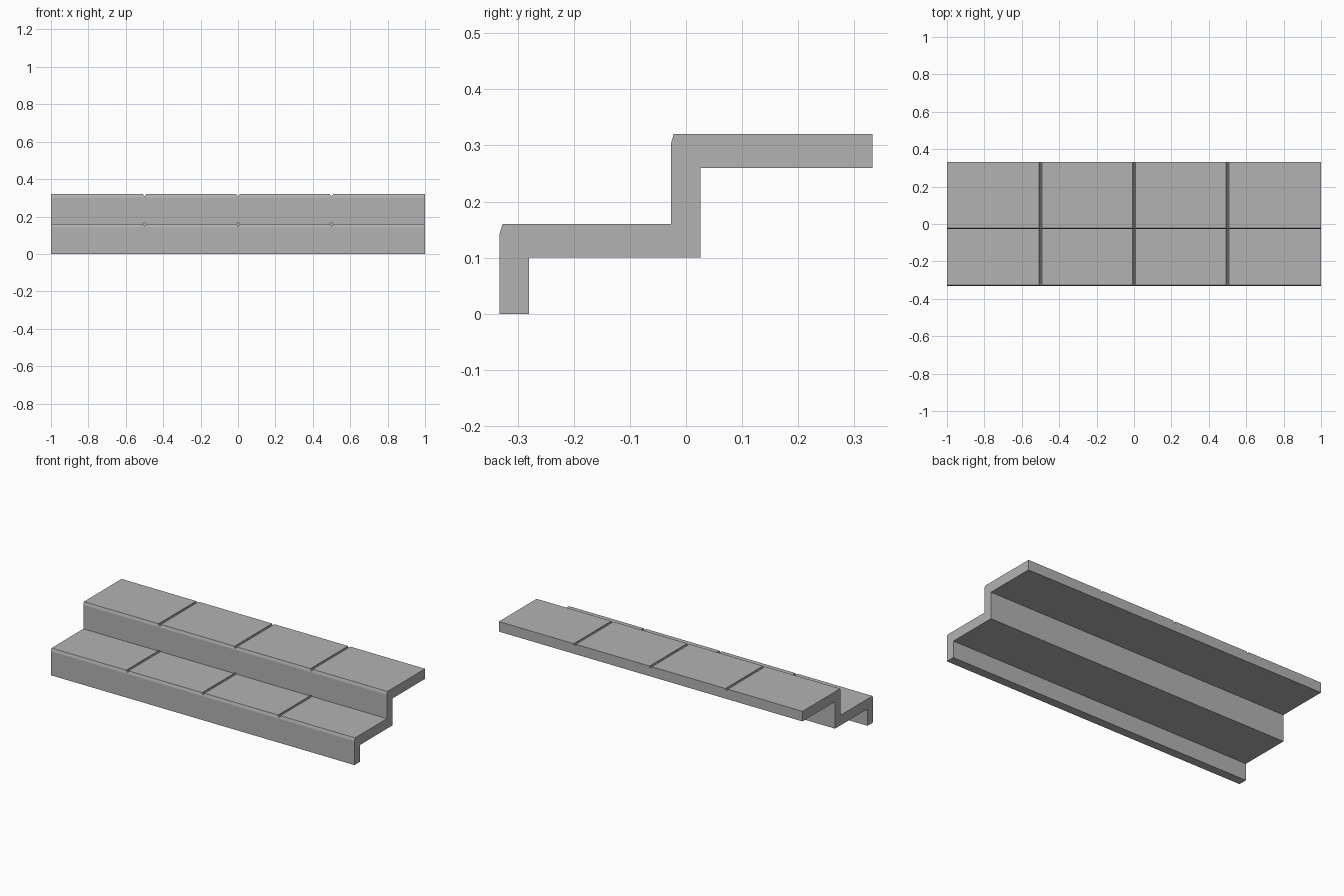
import bpy, bmesh, math
from mathutils import Matrix

if "Cube" in bpy.data.objects:
    bpy.data.objects.remove(bpy.data.objects["Cube"])

grey = bpy.data.materials.new("concrete grey")
grey.diffuse_color = (0.45, 0.45, 0.45, 1)
grey.use_nodes = True
grey.node_tree.nodes["Principled BSDF"].inputs["Base Color"].default_value = grey.diffuse_color


def make_object(name, bm):
    bmesh.ops.recalc_face_normals(bm, faces=bm.faces[:])
    mesh = bpy.data.meshes.new(name)
    bm.to_mesh(mesh)
    bm.free()
    mesh.materials.append(grey)
    obj = bpy.data.objects.new(name, mesh)
    bpy.context.collection.objects.link(obj)
    return obj


# Folded stair profile (y, z) with chamfered nosings, extruded along x
profile = [(-0.332, 0), (-0.28, 0), (-0.28, 0.1), (0.026, 0.1),
           (0.026, 0.26), (0.332, 0.26), (0.332, 0.32), (-0.022, 0.32),
           (-0.027, 0.303), (-0.027, 0.16), (-0.327, 0.16), (-0.332, 0.143)]
bm = bmesh.new()
face = bm.faces.new([bm.verts.new((-1, y, z)) for y, z in profile])
out = bmesh.ops.extrude_face_region(bm, geom=[face])
bmesh.ops.translate(bm, vec=(2, 0, 0),
                    verts=[v for v in out["geom"] if isinstance(v, bmesh.types.BMVert)])
steps = make_object("stair_steps", bm)

# Round joint grooves: three per tread, the lower ones ending just inside the riser
bm = bmesh.new()
for x in (-0.5, 0, 0.5):
    for y0, y1, z in ((-0.4, -0.017, 0.158), (-0.1, 0.4, 0.318)):
        mat = (Matrix.Translation((x, (y0 + y1) / 2, z))
               @ Matrix.Rotation(math.pi / 2, 4, 'X')
               @ Matrix.Rotation(math.pi / 8, 4, 'Z'))
        bmesh.ops.create_cone(bm, cap_ends=True, segments=8, radius1=0.008,
                              radius2=0.008, depth=y1 - y0, matrix=mat)
cutter = make_object("groove_cutter", bm)
cutter.hide_render = True
cutter.hide_viewport = False

cut = steps.modifiers.new("grooves", 'BOOLEAN')
cut.operation = 'DIFFERENCE'
cut.solver = 'EXACT'
cut.object = cutter

# Apply the cut and discard the cutter
bpy.context.view_layer.update()
graph = bpy.context.evaluated_depsgraph_get()
result = bpy.data.meshes.new_from_object(steps.evaluated_get(graph))
steps.modifiers.clear()
steps.data = result
bpy.data.objects.remove(cutter)
